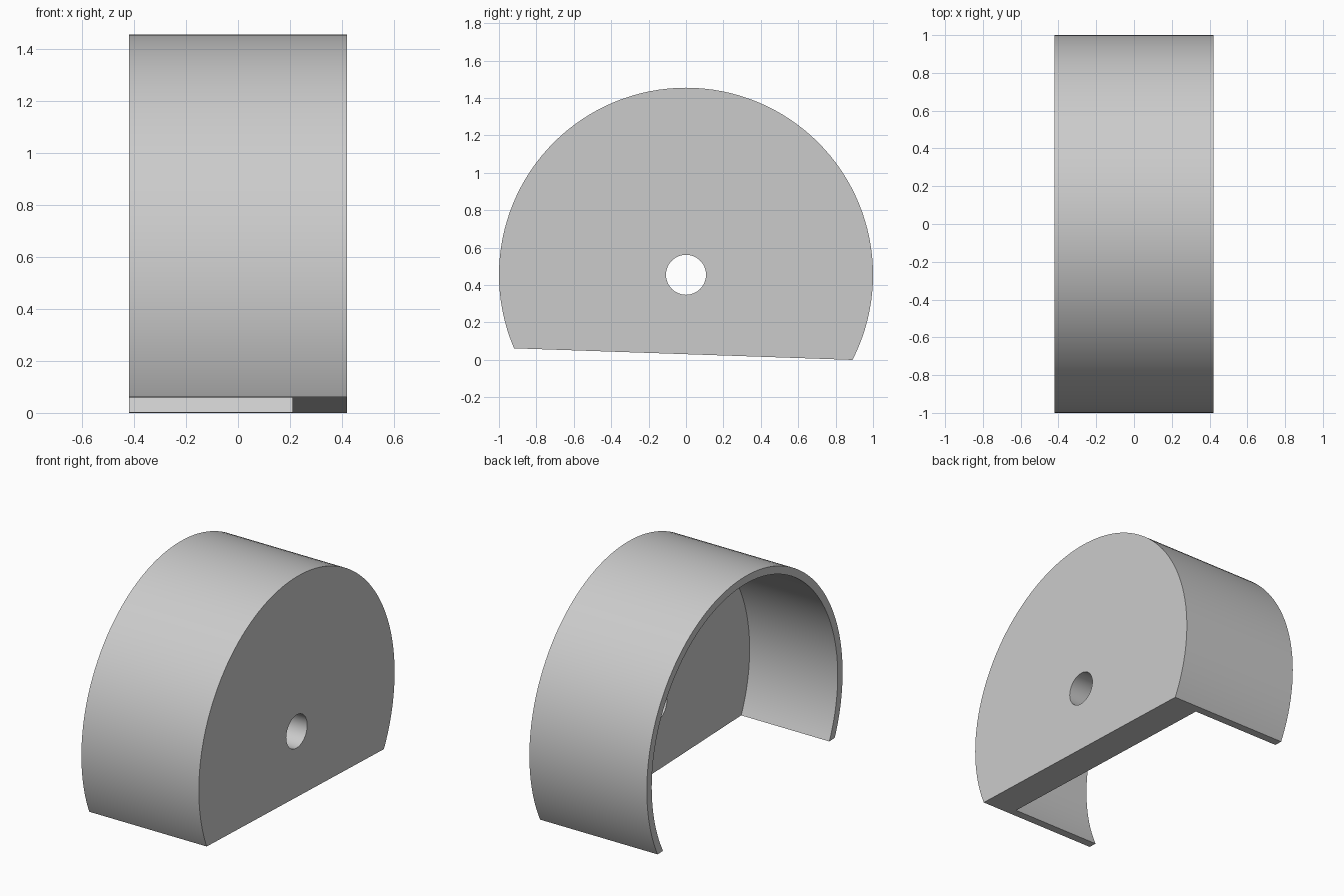
import bpy
import math
from mathutils import Matrix, Vector

cube = bpy.data.objects.get("Cube")
if cube:
    bpy.data.objects.remove(cube, do_unlink=True)

RADIUS, WALL, HALF_WIDTH, PLATE = 1.0, 0.05, 0.42, 0.21
AXIS_Z, HOLE = 0.455, 0.107
FRONT_EDGE, BACK_EDGE = Vector((0, -0.92, 0.062)), Vector((0, 0.89, 0))

grey = bpy.data.materials.new("light grey")
grey.use_nodes = True
grey.diffuse_color = (0.6, 0.6, 0.6, 1)
grey.node_tree.nodes["Principled BSDF"].inputs["Base Color"].default_value = grey.diffuse_color


def drum(name, radius, x0, x1, sides):
    """Cylinder lying along x on the common axis."""
    bpy.ops.mesh.primitive_cylinder_add(
        vertices=sides, radius=radius, depth=x1 - x0,
        location=((x0 + x1) / 2, 0, AXIS_Z), rotation=(0, math.pi / 2, 0))
    obj = bpy.context.object
    obj.name = name
    obj.data.materials.append(grey)
    return obj


# Solid body of the guard
guard = drum("wheel_guard", RADIUS, -HALF_WIDTH, HALF_WIDTH, 128)

# Cavity open on one side, and the axle hole through the side plate
cavity = drum("cavity_cutter", RADIUS - WALL, -1, HALF_WIDTH - PLATE, 128)
hole = drum("axle_hole_cutter", HOLE, -1, 1, 48)

# Block below the slightly tilted bottom line
bpy.ops.mesh.primitive_cube_add(size=3)
floor = bpy.context.object
floor.name = "floor_cutter"
floor.data.materials.append(grey)
slope = BACK_EDGE - FRONT_EDGE
tilt = Matrix.Rotation(math.atan2(slope.z, slope.y), 4, "X")
floor.matrix_world = (Matrix.Translation((FRONT_EDGE + BACK_EDGE) / 2)
                      @ tilt @ Matrix.Translation((0, 0, -1.5)))

# Cut the body, then discard the cutters
bpy.ops.object.select_all(action="DESELECT")
bpy.context.view_layer.objects.active = guard
guard.select_set(True)
for cutter in (cavity, hole, floor):
    cutter.hide_render = True
    mod = guard.modifiers.new(cutter.name, "BOOLEAN")
    mod.operation = "DIFFERENCE"
    mod.solver = "EXACT"
    mod.object = cutter
    bpy.ops.object.modifier_apply(modifier=mod.name)
    bpy.data.objects.remove(cutter, do_unlink=True)

# Smooth curved walls with crisp rims
bpy.ops.object.shade_smooth_by_angle(angle=math.radians(30))
